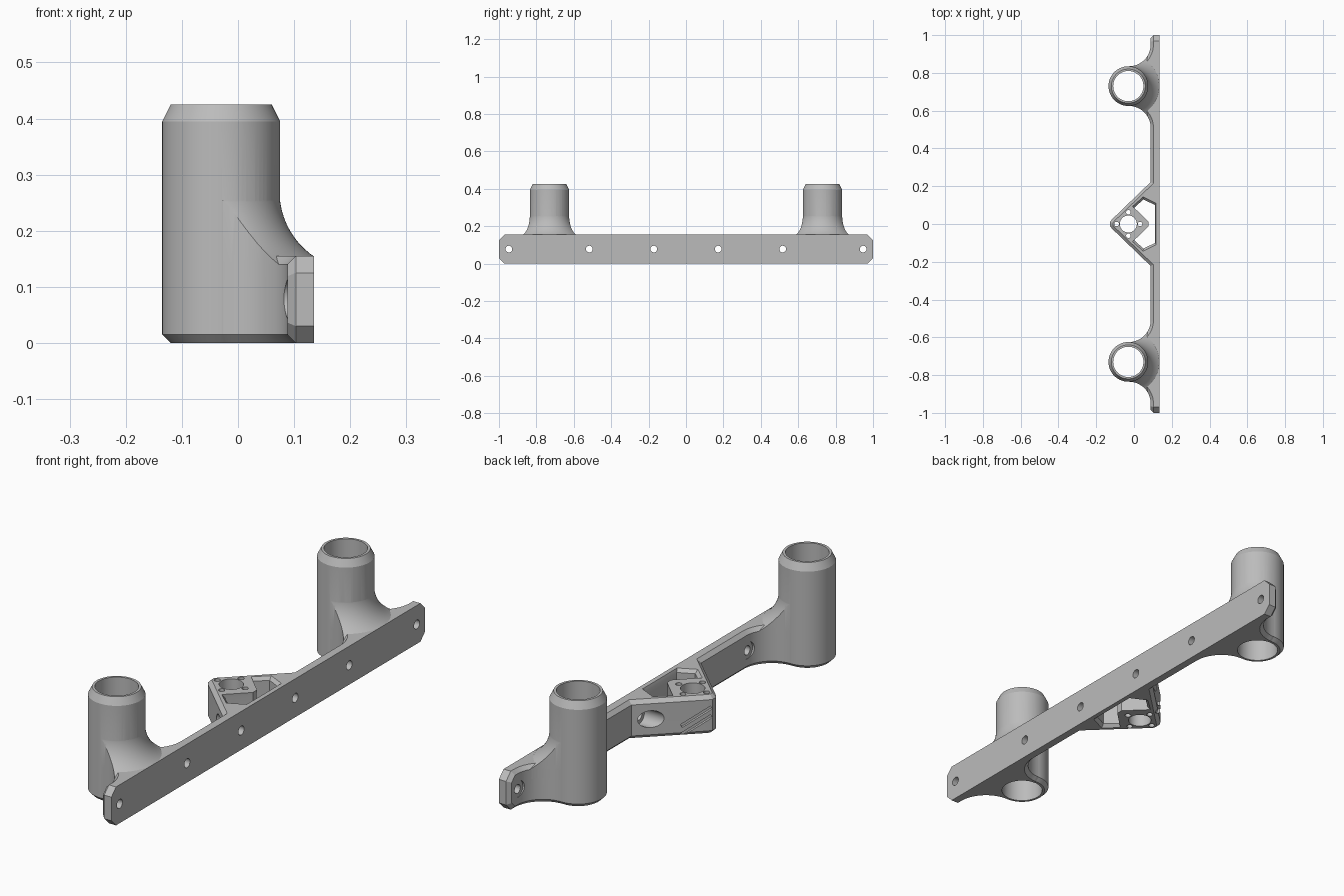
import bpy, bmesh
from math import sin, cos, pi, radians, sqrt
from mathutils import Matrix, Vector

if "Cube" in bpy.data.objects:
    bpy.data.objects.remove(bpy.data.objects["Cube"])

gray = bpy.data.materials.new("plain gray")
gray.use_nodes = True
gray.diffuse_color = (0.5, 0.5, 0.5, 1)
gray.node_tree.nodes["Principled BSDF"].inputs["Base Color"].default_value = (0.5, 0.5, 0.5, 1)

BACK, FACE, H, CH = 0.088, 0.135, 0.155, 0.015
TX, TY, TR = -0.03, 0.73, 0.105      # tube axis and radius
SCREWS = [s * y for s in (-1, 1) for y in (0.172, 0.517, 0.947)]


def finish(bm, name):
    bmesh.ops.recalc_face_normals(bm, faces=bm.faces)
    mesh = bpy.data.meshes.new(name)
    bm.to_mesh(mesh)
    bm.free()
    mesh.materials.append(gray)
    ob = bpy.data.objects.new(name, mesh)
    bpy.context.collection.objects.link(ob)
    return ob


def loft(rings):
    """Closed solid through rings of equal point count."""
    bm = bmesh.new()
    loops = [[bm.verts.new(p) for p in ring] for ring in rings]
    for a, b in zip(loops, loops[1:]):
        for i in range(len(a)):
            j = (i + 1) % len(a)
            bm.faces.new((a[i], a[j], b[j], b[i]))
    bm.faces.new(loops[0][::-1])
    bm.faces.new(loops[-1])
    return bm


def prism(pts, z0, z1):
    return loft([[(x, y, z) for x, y in pts] for z in (z0, z1)])


def lathe(profile, x, y, n=72):
    return loft([[(x + r * cos(2 * pi * i / n), y + r * sin(2 * pi * i / n), z)
                  for i in range(n)] for r, z in profile])


def rod_x(r, x0, x1, y, z, n=32):
    return loft([[(x, y + r * cos(2 * pi * i / n), z + r * sin(2 * pi * i / n))
                  for i in range(n)] for x in (x0, x1)])


def combine(target, tool, op):
    mod = target.modifiers.new(op, "BOOLEAN")
    mod.operation, mod.object, mod.solver = op, tool, "EXACT"
    bpy.context.view_layer.objects.active = target
    bpy.ops.object.modifier_apply(modifier=mod.name)
    bpy.data.objects.remove(tool)


def cut(bm):
    combine(body, finish(bm, "cutter"), "DIFFERENCE")


def foot_edge(side, n=16):
    """Concave sweep from the rail to the tube and back, from +y to -y."""
    R, dy = 0.115, 0.22
    arc = [(BACK - R + R * cos(a), dy - R * sin(a))
           for a in (i * pi / 2 / n for i in range(n + 1))]
    arc.append((-0.05, 0.09))
    return [(x, side * TY + y) for x, y in arc + [(x, -y) for x, y in arc[::-1]]]


# Rail, feet and centre wedge as one plan outline
wedge = [(BACK, 0.222), (-0.115, 0.026), (-0.127, 0.011)]
outline = [(FACE, 1), (BACK, 1)] + foot_edge(1) + wedge
outline += [(x, -y) for x, y in wedge[::-1]] + foot_edge(-1) + [(BACK, -1), (FACE, -1)]
bm = prism(outline, 0, H)

# Clipped rail corners
for sy in (-1, 1):
    for z, sz in ((0, -1), (H, 1)):
        geom = bm.verts[:] + bm.edges[:] + bm.faces[:]
        res = bmesh.ops.bisect_plane(bm, geom=geom, plane_co=(0, sy * 0.97, z),
                                     plane_no=(0, sy, sz), clear_outer=True)
        rim = [e for e in res["geom_cut"] if isinstance(e, bmesh.types.BMEdge)]
        bmesh.ops.holes_fill(bm, edges=rim, sides=0)


# Chamfer along the rear rim, top and bottom
def on_rim(e):
    a, b = (v.co for v in e.verts)
    if max(abs(a.x - FACE), abs(b.x - FACE)) < 1e-4 or abs(a.x - FACE) < 1e-4 or abs(b.x - FACE) < 1e-4:
        return False
    level = abs(a.z - b.z) < 1e-4 and (a.z < 1e-4 or a.z > H - 1e-4)
    return level or min(abs(a.y), abs(b.y)) > 0.96


bmesh.ops.bevel(bm, geom=[e for e in bm.edges if on_rim(e)], offset=CH,
                segments=1, affect="EDGES", clamp_overlap=False)
body = finish(bm, "mounting_bracket")

# Flared gussets and tubes
FR, FZ = 0.14, 0.27
flare = [(0.193, 0.1)]
for i in range(15):
    z = 0.14 + (FZ - 0.14) * i / 14
    flare.append((TR - 0.001 + FR - sqrt(FR * FR - (FZ - z) ** 2), z))
tube = [(TR - CH, 0), (TR, CH), (TR, 0.395), (TR - CH, 0.425)]
for side in (-1, 1):
    gusset = finish(lathe(flare, TX, side * TY), "gusset")
    plan = [(FACE, side * TY + 0.22)] + foot_edge(side) + [(FACE, side * TY - 0.22)]
    combine(gusset, finish(prism(plan, 0.05, 0.4), "gusset_limit"), "INTERSECT")
    combine(body, gusset, "UNION")
    combine(body, finish(lathe(tube, TX, side * TY), "tube"), "UNION")
for side in (-1, 1):
    cut(lathe([(0.08, -0.1), (0.08, 0.6)], TX, side * TY))

# Screw holes with clearance bores behind
for y in SCREWS:
    cut(rod_x(0.034, -0.1 if abs(y) < 0.3 else 0.0, BACK + 0.001, y, 0.078))
    cut(rod_x(0.018, 0.05, 0.2, y, 0.078))

# Lightening pocket with chamfered rims
half = [(0.075, 0.012), (0.0, 0.085), (0.05, 0.13), (0.112, 0.1)]
pocket = half + [(x, -y) for x, y in half[::-1]]
cut(loft([[(0.068 + (x - 0.068) * k, y * k, z) for x, y in pocket]
          for z, k in ((-0.002, 1.12), (0.013, 1), (H - 0.013, 1), (H + 0.002, 1.12))]))

# Centre bore and its four small holes
cut(lathe([(0.045, -0.1), (0.045, 0.3)], TX, 0, 48))
for dx, dy in ((1, 0), (-1, 0), (0, 1), (0, -1)):
    cut(lathe([(0.012, -0.1), (0.012, 0.3)], TX + 0.062 * dx, 0.062 * dy, 20))

# Slanted grooves climbing to the wedge tip on both sides
for side in (-1, 1):
    along = Vector((-1, -side, 0)).normalized()
    out = Vector((-1, side, 0)).normalized()
    frame = Matrix((along, out, Vector((0, 0, 1)))).transposed().to_4x4()
    for z in (0.04, 0.075):
        bm = bmesh.new()
        bmesh.ops.create_cube(bm, size=1)
        place = Matrix.Translation((-0.085, side * 0.055, z)) @ frame
        place = place @ Matrix.Rotation(radians(-31), 4, "Y")
        bm.transform(place @ Matrix.Diagonal((0.13, 0.022, 0.014, 1)))
        cut(bm)

body.select_set(True)
bpy.context.view_layer.objects.active = body
bpy.ops.object.shade_smooth_by_angle(angle=radians(25))
